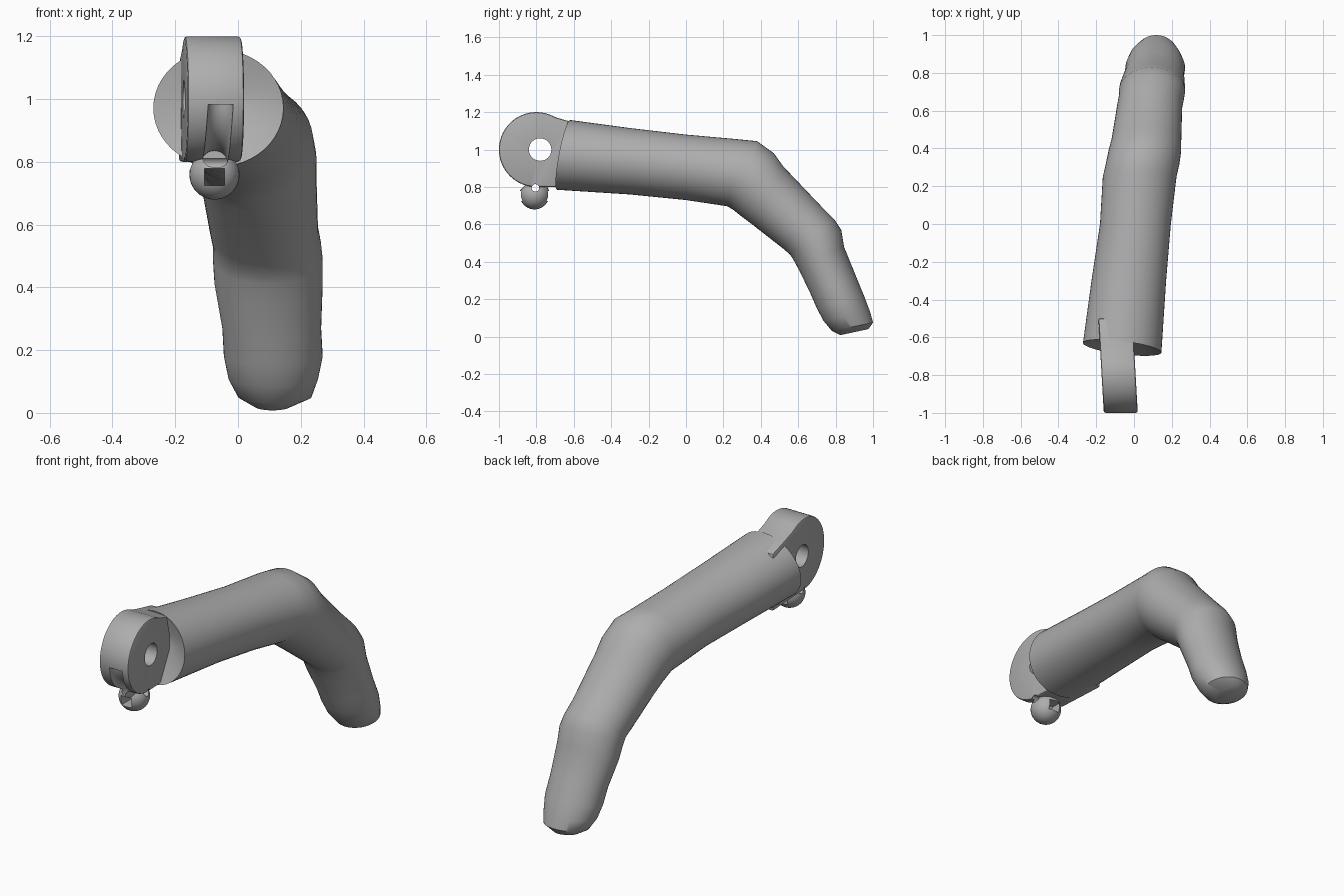
import bpy, bmesh, math
from mathutils import Vector

if "Cube" in bpy.data.objects:
    bpy.data.objects.remove(bpy.data.objects["Cube"])

grey = bpy.data.materials.new("plain grey")
grey.use_nodes = True
grey.diffuse_color = (0.42, 0.42, 0.42, 1)
grey.node_tree.nodes["Principled BSDF"].inputs["Base Color"].default_value = grey.diffuse_color


def make_object(name, bm):
    bmesh.ops.recalc_face_normals(bm, faces=bm.faces)
    mesh = bpy.data.meshes.new(name)
    bm.to_mesh(mesh)
    bm.free()
    obj = bpy.data.objects.new(name, mesh)
    bpy.context.collection.objects.link(obj)
    mesh.materials.append(grey)
    return obj


def loft(name, rings):
    """Skin a closed tube through equal rings of points."""
    bm = bmesh.new()
    rows = [[bm.verts.new(p) for p in ring] for ring in rings]
    n = len(rows[0])
    for a, b in zip(rows, rows[1:]):
        for i in range(n):
            j = (i + 1) % n
            bm.faces.new((a[i], a[j], b[j], b[i]))
    bm.faces.new(rows[0])
    bm.faces.new(rows[-1])
    return make_object(name, bm)


def ring(centre, u, v, n=48):
    angles = [math.tau * i / n for i in range(n)]
    return [centre + u * math.cos(t) + v * math.sin(t) for t in angles]


def section(low_y, low_z, high_y, high_z, left, right, skew=0.0):
    low, high = Vector((0, low_y, low_z)), Vector((0, high_y, high_z))
    centre = (low + high) / 2 + Vector(((left + right) / 2, 0, 0))
    return ring(centre, Vector(((right - left) / 2, skew, 0)), (high - low) / 2)


def rod(name, start, end, radius):
    start, end = Vector(start), Vector(end)
    u = (end - start).orthogonal().normalized() * radius
    v = (end - start).cross(u).normalized() * radius
    return loft(name, [ring(start, u, v), ring(end, u, v)])


def boolean(obj, other, operation):
    mod = obj.modifiers.new(operation, 'BOOLEAN')
    mod.object, mod.operation, mod.solver = other, operation, 'EXACT'
    apply_modifiers(obj)
    bpy.data.objects.remove(other)


def apply_modifiers(obj):
    bpy.context.view_layer.update()
    graph = bpy.context.evaluated_depsgraph_get()
    mesh = bpy.data.meshes.new_from_object(obj.evaluated_get(graph))
    obj.modifiers.clear()
    obj.data = mesh


def smooth(obj, degrees):
    bpy.ops.object.select_all(action='DESELECT')
    obj.select_set(True)
    bpy.context.view_layer.objects.active = obj
    bpy.ops.object.shade_smooth_by_angle(angle=math.radians(degrees))


# Bent finger: underside y z, back y z, side limits
stations = [
    (-.69, .785, -.62, 1.158, -.27, .145, -.025),
    (-.3, .76, -.3, 1.115, -.225, .17),
    (0, .73, 0, 1.08, -.18, .195),
    (.22, .697, .28, 1.055, -.165, .225),
    (.25, .68, .38, 1.045, -.15, .24),
    (.3, .64, .47, .98, -.135, .25),
    (.36, .595, .52, .91, -.12, .25),
    (.52, .47, .72, .7, -.09, .255),
    (.555, .44, .79, .63, -.08, .265),
    (.575, .41, .83, .57, -.08, .27),
    (.61, .345, .845, .48, -.075, .27),
    (.67, .22, .91, .32, -.05, .265),
    (.7, .15, .955, .21, -.045, .27),
    (.735, .085, .985, .13, -.03, .255),
    (.78, .03, 1.0, .075, 0, .235),
    (.825, .008, .975, .04, .05, .17),
]
recess = section(-.6, .95, -.6, 1.05, -.12, .02)
finger = loft("finger", [recess] + [section(*s) for s in stations])
smooth(finger, 45)

# Hinge lug: round plate with a neck running into the finger
profile = [(-.8 + .2 * math.cos(t), 1 + .2 * math.sin(t))
           for t in (math.radians(70 + 5 * i) for i in range(41))]
profile += [(-.69, .8), (-.5, .8), (-.5, 1.12), (-.62, 1.15), (-.69, 1.17)]


def lug_side(offset):
    return [Vector((offset - .07 - .057 * (y + 1), y, z)) for y, z in profile]


lug = loft("hinge_lug", [lug_side(-.09), lug_side(.09)])
bevel = lug.modifiers.new("soft rim", 'BEVEL')
bevel.width, bevel.segments, bevel.angle_limit = .01, 2, math.radians(50)
bevel.limit_method = 'ANGLE'
apply_modifiers(lug)

# Cord ball under the lug
bm = bmesh.new()
bmesh.ops.create_uvsphere(bm, u_segments=32, v_segments=20, radius=.08)
bmesh.ops.translate(bm, verts=bm.verts, vec=(-.075, -.81, .76))
boolean(lug, make_object("cord_ball", bm), 'UNION')

# Pivot hole and small pin hole
boolean(lug, rod("pivot_cutter", (-.4, -.78, 1), (.3, -.78, 1), .06), 'DIFFERENCE')
boolean(lug, rod("pin_cutter", (-.4, -.805, .795), (.3, -.805, .795), .02), 'DIFFERENCE')

# Cord groove round the lower front of the rim
groove = []
for i in range(17):
    t = math.radians(185 + 5 * i)
    out = Vector((0, math.cos(t), math.sin(t)))
    centre = Vector((-.055 - .02 * i / 16, -.8, 1)) + out * .2
    groove.append(ring(centre, Vector((.04, 0, 0)), out * .035, 24))
boolean(lug, loft("groove_cutter", groove), 'DIFFERENCE')

# Square cord passage through the ball
bm = bmesh.new()
bmesh.ops.create_cube(bm, size=1)
bmesh.ops.scale(bm, verts=bm.verts, vec=(.065, .3, .055))
bmesh.ops.translate(bm, verts=bm.verts, vec=(-.075, -.81, .752))
boolean(lug, make_object("passage_cutter", bm), 'DIFFERENCE')
smooth(lug, 30)
